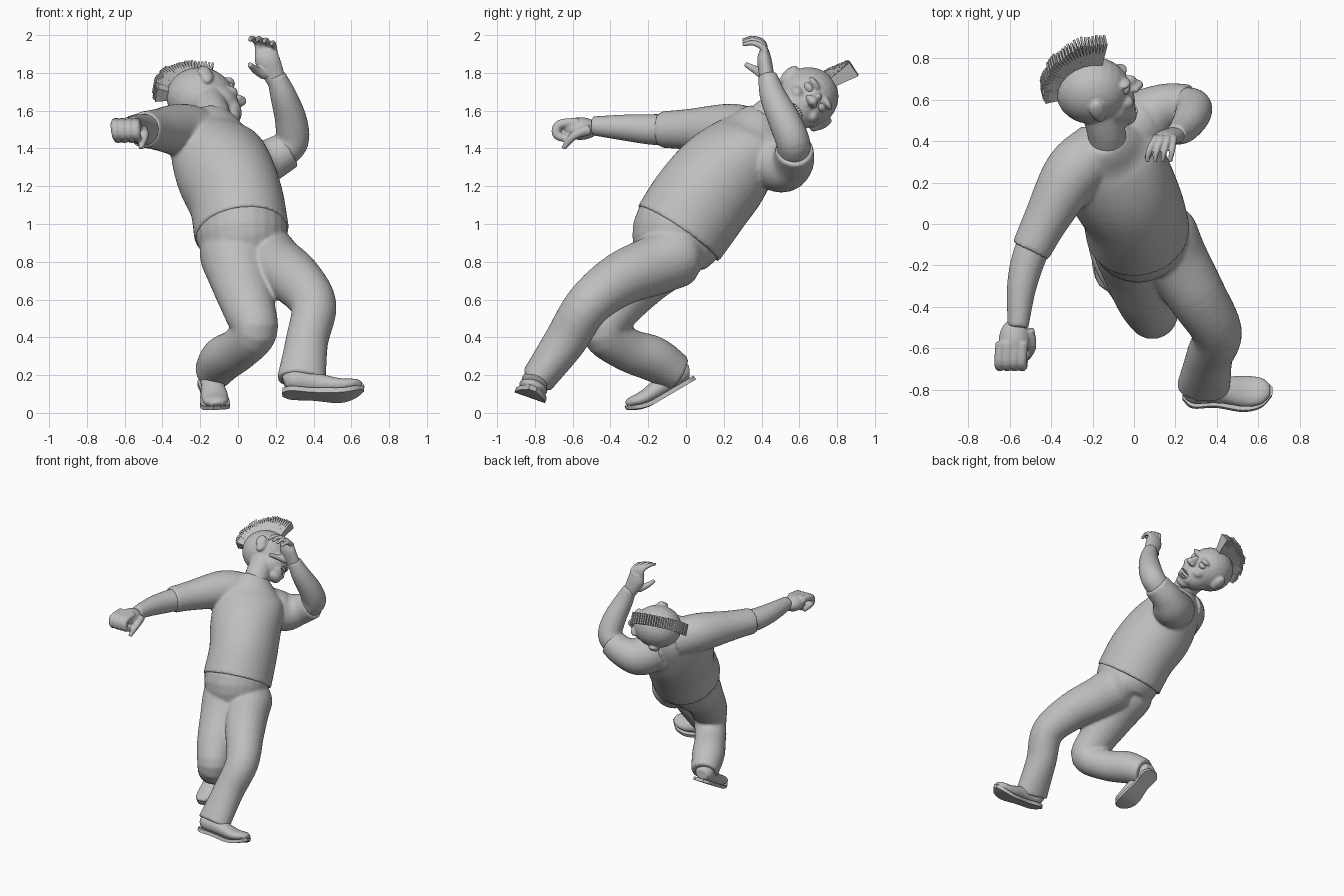
import bpy, bmesh, math, random
from mathutils import Vector, Matrix

random.seed(4)
cube = bpy.data.objects.get("Cube")
if cube:
    bpy.data.objects.remove(cube)

GREY = (0.52, 0.52, 0.52, 1)
mat = bpy.data.materials.new("plain grey")
mat.use_nodes = True
mat.diffuse_color = GREY
mat.node_tree.nodes["Principled BSDF"].inputs["Base Color"].default_value = GREY


def finish(name, bm, voxel=0, smooth=4):
    """Turn a bmesh into an object; a voxel size melts its pieces into one skin."""
    bmesh.ops.recalc_face_normals(bm, faces=bm.faces)
    mesh = bpy.data.meshes.new(name)
    bm.to_mesh(mesh)
    bm.free()
    mesh.materials.append(mat)
    ob = bpy.data.objects.new(name, mesh)
    bpy.context.collection.objects.link(ob)
    if voxel:
        remesh = ob.modifiers.new("melt", 'REMESH')
        remesh.mode = 'VOXEL'
        remesh.voxel_size = voxel
        remesh.use_smooth_shade = True
        soft = ob.modifiers.new("soften", 'SMOOTH')
        soft.factor = 0.5
        soft.iterations = smooth
    return ob


def shade(ob, angle=40):
    bpy.ops.object.select_all(action='DESELECT')
    ob.select_set(True)
    bpy.context.view_layer.objects.active = ob
    bpy.ops.object.shade_smooth_by_angle(angle=math.radians(angle))


def curve_points(rows, steps):
    """Smooth interpolation through rows of numbers."""
    rows = [Vector(r) for r in rows]
    ext = [rows[0] * 2 - rows[1]] + rows + [rows[-1] * 2 - rows[-2]]
    out = []
    for i in range(len(rows) - 1):
        a, b, c, d = ext[i:i + 4]
        for k in range(steps):
            t = k / steps
            out.append((b * 2 + (c - a) * t + (a * 2 - b * 5 + c * 4 - d) * t * t
                        + (b * 3 - a - c * 3 + d) * t ** 3) / 2)
    return out + [rows[-1]]


def tube(bm, rows, side=(1, 0, 0), side_end=None, n=24, steps=5):
    """Elliptical tube; each row is x, y, z, half width, and optional half depth."""
    pts = curve_points([r if len(r) == 5 else (*r, r[3]) for r in rows], steps)
    s0, s1 = Vector(side), Vector(side_end or side)
    rings = []
    for i, p in enumerate(pts):
        c = Vector(p[:3])
        lo, hi = pts[max(i - 1, 0)], pts[min(i + 1, len(pts) - 1)]
        tan = (Vector(hi[:3]) - Vector(lo[:3])).normalized()
        lat = s0.lerp(s1, i / (len(pts) - 1))
        lat = (lat - tan * lat.dot(tan)).normalized()
        dep = tan.cross(lat)
        rings.append([bm.verts.new(c + lat * p[3] * math.cos(a) + dep * p[4] * math.sin(a))
                      for a in (math.tau * k / n for k in range(n))])
    for r, q in zip(rings, rings[1:]):
        for k in range(n):
            j = (k + 1) % n
            bm.faces.new((r[k], r[j], q[j], q[k]))
    bm.faces.new(rings[0][::-1])
    bm.faces.new(rings[-1])


def ball(bm, centre, radii, frame=Matrix()):
    m = frame @ Matrix.Translation(centre) @ Matrix.Diagonal((*radii, 1))
    bmesh.ops.create_uvsphere(bm, u_segments=24, v_segments=14, radius=1, matrix=m)


def basis(origin, x, y):
    """Frame at origin with x forward and y up; z is to its right."""
    x = Vector(x).normalized()
    y = Vector(y)
    y = (y - x * y.dot(x)).normalized()
    m = Matrix((x, y, x.cross(y))).transposed().to_4x4()
    m.translation = origin
    return m


# Shirt: leaning, twisted torso with two short sleeves
bm = bmesh.new()
tube(bm, [(.02, -.04, .95, .252, .26), (-.01, .08, 1.125, .25, .265), (-.075, .21, 1.285, .262, .25),
          (-.12, .33, 1.43, .25, .185), (-.13, .39, 1.525, .16, .125), (-.135, .425, 1.57, .105, .09)],
     (1, 0, -.12), (.75, .6, -.3), n=40)
tube(bm, [(-.16, .36, 1.45, .145), (-.295, .245, 1.495, .143), (-.425, .02, 1.5, .11), (-.5, -.13, 1.5, .096)], (0, 0, 1))
tube(bm, [(-.05, .42, 1.36, .15), (.06, .51, 1.31, .145), (.16, .565, 1.335, .115), (.27, .575, 1.395, .1)], (0, 1, 0))
finish("shirt", bm, .012, 3)

# Trousers: pelvis and two bent legs
bm = bmesh.new()
tube(bm, [(.01, .03, 1.05, .232, .24), (.02, -.035, .945, .244, .252), (.035, -.03, .83, .2, .205),
          (.04, -.03, .76, .13, .13)])
tube(bm, [(.09, .06, .86, .1), (.13, -.03, .84, .165), (.2, -.17, .78, .158), (.305, -.35, .705, .142),
          (.4, -.52, .57, .122), (.365, -.64, .38, .113), (.335, -.79, .17, .13, .09)])
tube(bm, [(-.03, .02, .94, .12), (-.02, -.08, .86, .185), (.012, -.23, .71, .162, .15), (.06, -.375, .55, .14, .13),
          (.088, -.435, .43, .12), (.0, -.31, .335, .115), (-.08, -.17, .285, .12), (-.135, -.045, .21, .1)])
finish("trousers", bm, .012, 4)

# Bare forearms
bm = bmesh.new()
tube(bm, [(-.45, -.03, 1.5, .085), (-.51, -.17, 1.5, .082), (-.545, -.32, 1.51, .07), (-.56, -.5, 1.52, .05)])
finish("right_forearm", bm, .01)
bm = bmesh.new()
tube(bm, [(.22, .57, 1.37, .09), (.285, .565, 1.44, .09), (.28, .52, 1.55, .085),
          (.24, .46, 1.68, .07), (.2, .43, 1.79, .05)], (0, 1, 0))
finish("left_forearm", bm, .01)

# Raised left hand with spread, forward curling fingers
bm = bmesh.new()
tube(bm, [(.215, .435, 1.73, .045, .04), (.185, .425, 1.8, .058, .04), (.155, .415, 1.87, .066, .038),
          (.145, .415, 1.92, .055, .025)])
for i in range(4):
    x = .108 + i * .029
    lift = .012 * math.sin(math.pi * (i + .5) / 4) - .008 * i
    tip = x - .035 + i * .008
    tube(bm, [(x, .415, 1.88, .019), (x - .005, .41, 1.95 + lift, .018),
              (tip, .355, 1.978 + lift, .015), (tip - .01, .3, 1.968 + lift, .01)], n=10)
tube(bm, [(.14, .41, 1.79, .028), (.095, .37, 1.815, .022), (.06, .315, 1.845, .014)], (0, 0, 1), n=10)
finish("left_hand", bm, .006, 3)

# Right fist with curled fingers and one pointing down
bm = bmesh.new()
ball(bm, (-.578, -.56, 1.505), (.075, .1, .06))
for i in range(4):
    x = -.645 + i * .036
    tube(bm, [(x, -.57, 1.54, .025), (x - .005, -.67, 1.525, .026), (x, -.682, 1.47, .024),
              (x + .01, -.6, 1.445, .02)], n=10)
tube(bm, [(-.51, -.51, 1.5, .03), (-.495, -.59, 1.47, .024), (-.515, -.65, 1.4, .014)], n=10)
finish("right_hand", bm, .007, 3)

# Head: local axes are forward, up and right
HEAD = basis((-.2, .645, 1.67), (.98, .1, -.1), (-.05, .83, .55))
bm = bmesh.new()
ball(bm, (0, 0, 0), (.18, .165, .158), HEAD)
ball(bm, (.09, -.08, 0), (.115, .115, .122), HEAD)
ball(bm, (.15, -.12, 0), (.07, .06, .08), HEAD)
ball(bm, (.155, -.165, 0), (.055, .042, .06), HEAD)
ball(bm, (.185, .015, 0), (.036, .05, .025), HEAD)
ball(bm, (.218, .005, 0), (.03, .026, .028), HEAD)
for s in (-1, 1):
    ball(bm, (.145, .065, s * .06), (.035, .018, .045), HEAD)
    ball(bm, (.145, -.04, s * .075), (.045, .035, .035), HEAD)
    ball(bm, (.205, -.002, s * .025), (.02, .018, .018), HEAD)
    ball(bm, (.012, -.025, s * .155), (.036, .06, .022), HEAD)
    ball(bm, (-.002, -.005, s * .17), (.036, .048, .016), HEAD)
tube(bm, [(-.12, .36, 1.5, .1), (-.135, .45, 1.585, .092), (-.16, .56, 1.64, .1)])
head = finish("head", bm, .008, 4)

# Open mouth
bm = bmesh.new()
ball(bm, (.215, -.105, 0), (.045, .032, .06), HEAD)
cutter = finish("mouth_cutter", bm)
cutter.hide_render = True
cutter.hide_set(True)
cut = head.modifiers.new("mouth", 'BOOLEAN')
cut.operation = 'DIFFERENCE'
cut.object = cutter

bm = bmesh.new()
for u in (-.083, -.127):
    for i in range(-3, 4):
        z = i * .013
        ball(bm, (.196 - z * z * 9, u, z), (.009, .014, .007), HEAD)
shade(finish("teeth", bm))
bm = bmesh.new()
for s in (-1, 1):
    ball(bm, (.14, .028, s * .058), (.034, .026, .034), HEAD)
shade(finish("eyes", bm))

# Crest of hair: a fan of flat wedges over the skull
bm = bmesh.new()
COUNT = 30
for i in range(COUNT):
    t = i / (COUNT - 1)
    turn = math.radians(14 - 108 * t)
    length = .297 - .055 * t + random.uniform(-.008, .008)
    m = HEAD @ Matrix.Rotation(-turn, 4, 'Z')
    box = bmesh.ops.create_cube(bm, size=1)["verts"]
    for v in box:
        top = v.co.y > 0
        v.co = m @ Vector((v.co.x * (.011 if top else .02), length if top else .14,
                           v.co.z * (.085 if top else .045)))
finish("hair_crest", bm)


def place_shoe(bm, frame, size):
    """Lift the toe, then set the shoe in its pose."""
    for v in bm.verts:
        v.co.y += 2 * max(0, v.co.x - .27) ** 2
    bmesh.ops.transform(bm, matrix=frame @ Matrix.Scale(size, 4), verts=bm.verts)


def shoe(name, frame, size):
    # upper
    bm = bmesh.new()
    rows = [(.01, .05, .045), (.05, .075, .062), (.13, .07, .066), (.2, .068, .056),
            (.29, .078, .046), (.37, .07, .036), (.415, .035, .018)]
    tube(bm, [(x, h, 0, h, w) for x, w, h in rows], (0, 1, 0))
    tube(bm, [(.075, .05, 0, .07), (.085, .12, 0, .068), (.1, .17, 0, .065)])
    place_shoe(bm, frame, size)
    finish(name + "_upper", bm, .008, 4)
    # sole slab
    bm = bmesh.new()
    outline = curve_points([(0, .035, 0), (.05, .075, 0), (.16, .068, 0), (.29, .086, 0),
                            (.38, .07, 0), (.43, .02, 0)], 5)
    pairs = []
    for y in (-.012, .014):
        pairs.append([[bm.verts.new((p.x, y, s * p.y)) for p in outline] for s in (-1, 1)])
    (a, b), (c, d) = pairs
    for p, q in ((a, b), (c, d), (a, c), (b, d)):
        for i in range(len(outline) - 1):
            bm.faces.new((p[i], p[i + 1], q[i + 1], q[i]))
    for k in (0, -1):
        bm.faces.new((a[k], b[k], d[k], c[k]))
    place_shoe(bm, frame, size)
    shade(finish(name + "_sole", bm))


shoe("left_shoe", basis((.235, -.815, .108), (1, -.03, -.06), (0, .33, .94)), 1)
shoe("right_shoe", basis((-.15, .045, .185), (.1, -.85, -.5), (0, -.5, .85)), .92)
